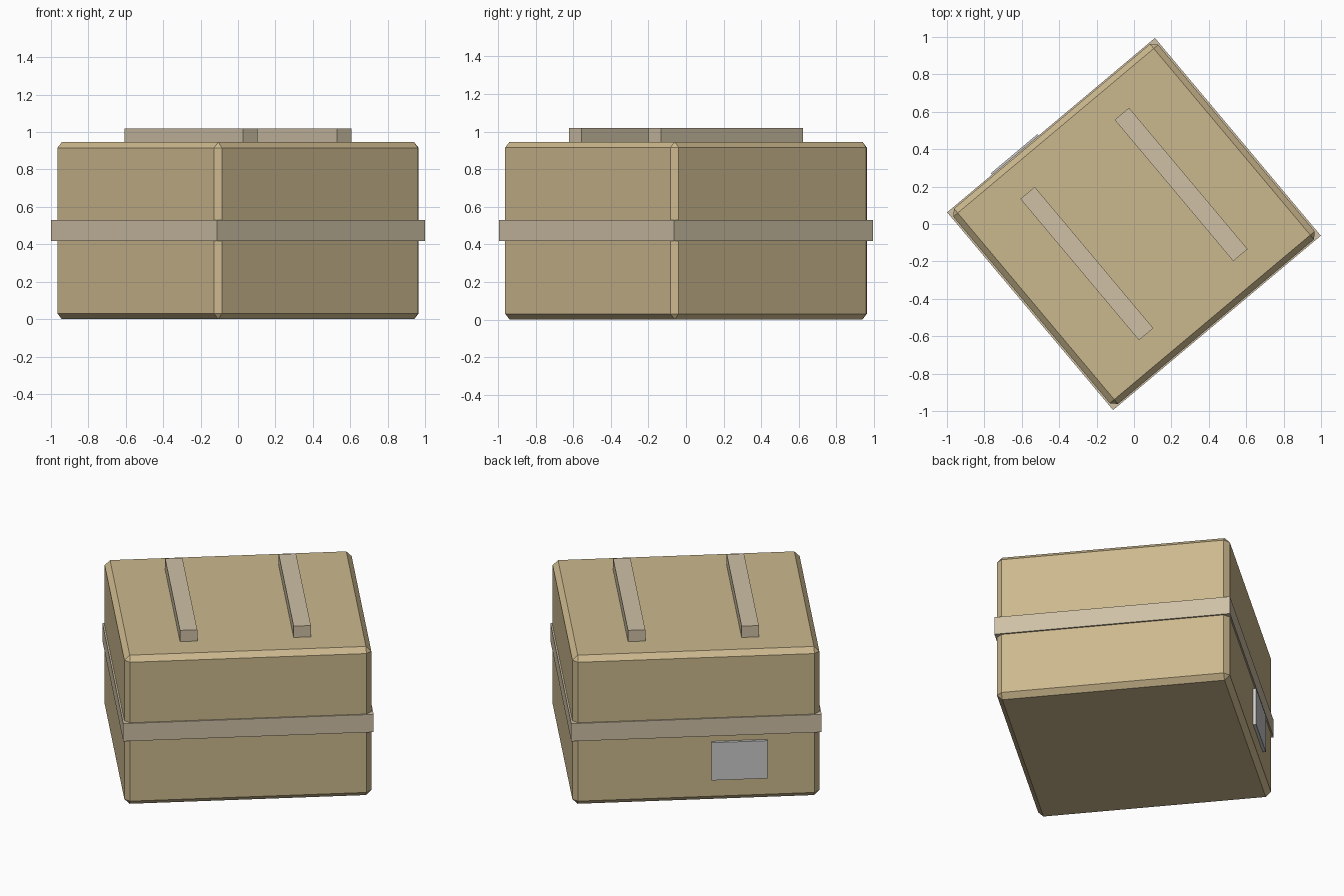
import bpy
from math import radians
from mathutils import Matrix

if "Cube" in bpy.data.objects:
    bpy.data.objects.remove(bpy.data.objects["Cube"])

# The whole crate is turned about z
TURN = Matrix.Rotation(radians(40), 4, 'Z')


def material(name, rgb):
    m = bpy.data.materials.new(name)
    m.diffuse_color = (*rgb, 1)
    m.use_nodes = True
    m.node_tree.nodes["Principled BSDF"].inputs["Base Color"].default_value = m.diffuse_color
    return m


def block(name, u, v, z, mat=None, bevel=0):
    """Box from (min, max) ranges in the crate's own axes."""
    bpy.ops.mesh.primitive_cube_add(size=1)
    ob = bpy.context.object
    ob.name = name
    size = [r[1] - r[0] for r in (u, v, z)]
    centre = [(r[0] + r[1]) / 2 for r in (u, v, z)]
    ob.data.transform(Matrix.Translation(centre) @ Matrix.Diagonal((*size, 1)))
    ob.matrix_world = TURN
    if mat:
        ob.data.materials.append(mat)
    if bevel:
        mod = ob.modifiers.new("chamfer", 'BEVEL')
        mod.width = bevel
        mod.segments = 1
    return ob


cardboard = material("cardboard", (0.60, 0.48, 0.27))
strap = material("strap", (0.62, 0.53, 0.38))

# Chamfered body
block("crate_body", (-0.715, 0.715), (-0.682, 0.682), (0, 0.946), cardboard, 0.031)

# Band around the middle
block("middle_band", (-0.725, 0.725), (-0.69, 0.69), (0.417, 0.53), strap)

# Two slats on the lid
for side, s in (("left", -1), ("right", 1)):
    c = s * 0.329
    block(side + "_lid_slat", (c - 0.05, c + 0.05), (-0.493, 0.493), (0.94, 1.018), strap)

# Plate on the back left face
block("label_plate", (-0.412, -0.087), (0.675, 0.70), (0.14, 0.38))
